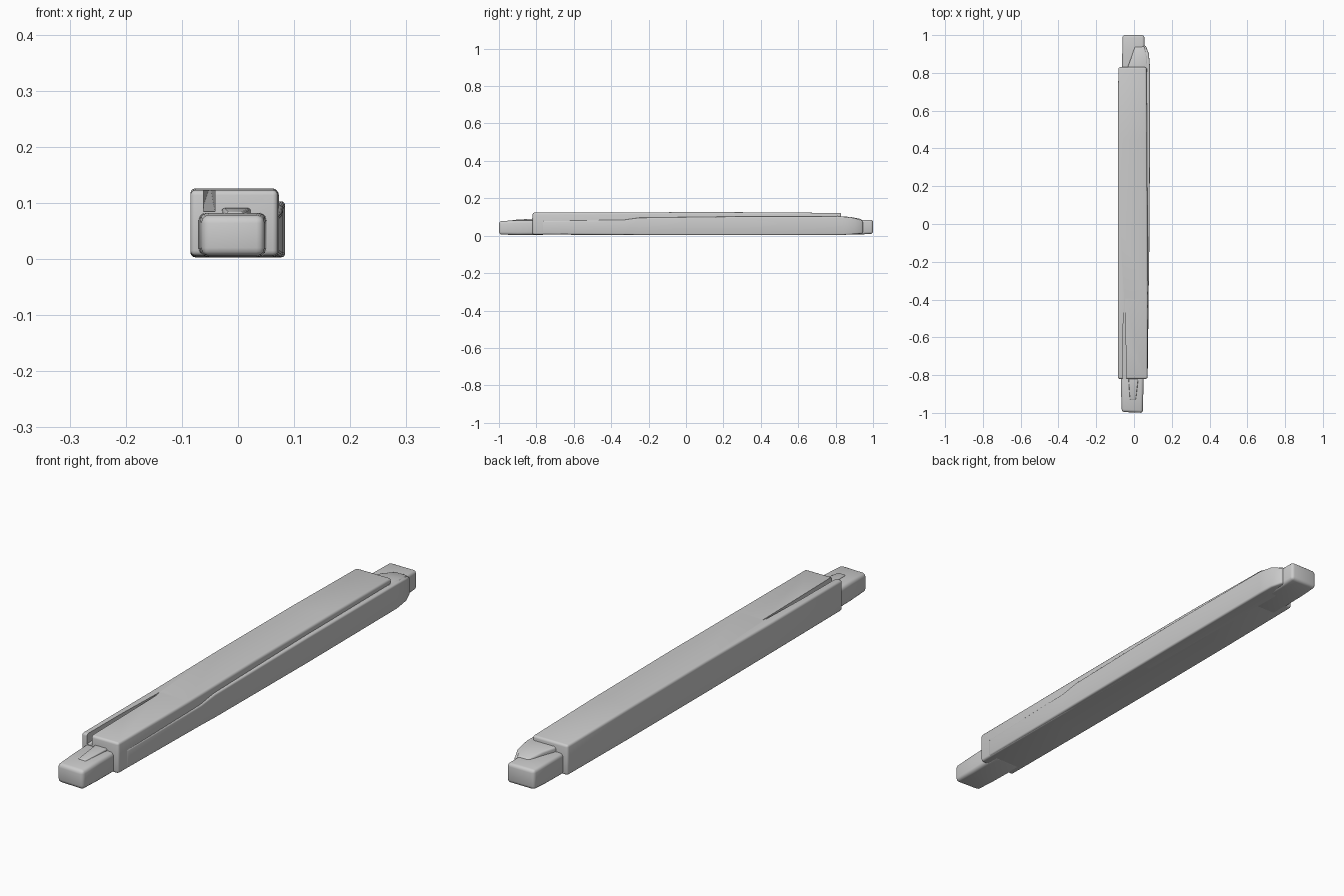
import bpy, bmesh, math

if "Cube" in bpy.data.objects:
    bpy.data.objects.remove(bpy.data.objects["Cube"])


def loft(name, sections, bevel=0.0):
    """Box lofted along y; each section is (y, x0, x1, z0, z1)."""
    bm = bmesh.new()
    rings = []
    for y, x0, x1, z0, z1 in sections:
        rings.append([bm.verts.new(p) for p in
                      ((x0, y, z0), (x1, y, z0), (x1, y, z1), (x0, y, z1))])
    for a, b in zip(rings, rings[1:]):
        for i in range(4):
            j = (i + 1) % 4
            bm.faces.new((a[i], a[j], b[j], b[i]))
    bm.faces.new(rings[0][::-1])
    bm.faces.new(rings[-1])
    bmesh.ops.recalc_face_normals(bm, faces=bm.faces)
    mesh = bpy.data.meshes.new(name)
    bm.to_mesh(mesh)
    bm.free()
    ob = bpy.data.objects.new(name, mesh)
    bpy.context.collection.objects.link(ob)
    if bevel:
        mod = ob.modifiers.new("rounded_edges", 'BEVEL')
        mod.width = bevel
        mod.segments = 3
        mod.limit_method = 'ANGLE'
        mod.angle_limit = math.radians(35)
        bake(ob)
    return ob


def bake(ob):
    bpy.ops.object.select_all(action='DESELECT')
    ob.select_set(True)
    bpy.context.view_layer.objects.active = ob
    for mod in list(ob.modifiers):
        bpy.ops.object.modifier_apply(modifier=mod.name)


# Main beam, slightly bowed on top
beam = loft("main_beam", [
    (-0.82, -0.085, 0.071, 0.006, 0.123),
    (-0.40, -0.085, 0.073, 0.004, 0.123),
    (0.00, -0.085, 0.071, 0.003, 0.126),
    (0.45, -0.085, 0.069, 0.004, 0.125),
    (0.83, -0.083, 0.066, 0.006, 0.121)], 0.009)

# Tapering split along the front left of the beam, and stepped front corner
split = loft("split_cutter", [
    (-0.86, -0.062, -0.040, 0.082, 0.14),
    (-0.62, -0.060, -0.044, 0.100, 0.14),
    (-0.38, -0.052, -0.048, 0.124, 0.14)])
mod = beam.modifiers.new("split", 'BOOLEAN')
mod.operation = 'DIFFERENCE'
mod.solver = 'EXACT'
mod.object = split
bake(beam)
bpy.data.objects.remove(split)

# Lower strip running along the right side, past the back of the beam
side = loft("side_strip", [
    (-0.77, 0.03, 0.073, 0.008, 0.080),
    (-0.33, 0.03, 0.078, 0.005, 0.085),
    (-0.25, 0.03, 0.080, 0.004, 0.096),
    (0.30, 0.03, 0.084, 0.003, 0.103),
    (0.84, 0.02, 0.084, 0.004, 0.102),
    (0.90, 0.01, 0.079, 0.008, 0.095),
    (0.945, 0.00, 0.062, 0.012, 0.080)], 0.007)

# Narrow tongues at both ends
front = loft("front_tongue", [
    (-0.995, -0.065, 0.047, 0.006, 0.078),
    (-0.90, -0.068, 0.049, 0.004, 0.082),
    (-0.75, -0.072, 0.052, 0.005, 0.083)], 0.014)
for v in front.data.vertices:
    if v.co.y < -0.94:
        v.co.y -= 0.005 * (v.co.x + 0.065) / 0.112
back = loft("back_tongue", [
    (0.75, -0.064, 0.055, 0.005, 0.086),
    (0.92, -0.062, 0.055, 0.006, 0.085),
    (1.00, -0.061, 0.055, 0.010, 0.084)], 0.012)

# Raised shoulders where the tongues meet the beam
shoulder = loft("back_shoulder", [
    (0.80, -0.045, 0.070, 0.03, 0.106),
    (0.88, -0.015, 0.072, 0.03, 0.100),
    (0.94, 0.005, 0.055, 0.03, 0.088)], 0.008)
chip = loft("front_chip", [
    (-0.93, -0.022, 0.010, 0.05, 0.084),
    (-0.80, -0.030, 0.025, 0.05, 0.092)], 0.005)

# Smooth shading with crisp edges
for ob in (beam, side, front, back, shoulder, chip):
    ob.select_set(True)
bpy.context.view_layer.objects.active = beam
bpy.ops.object.shade_smooth_by_angle(angle=math.radians(40))
